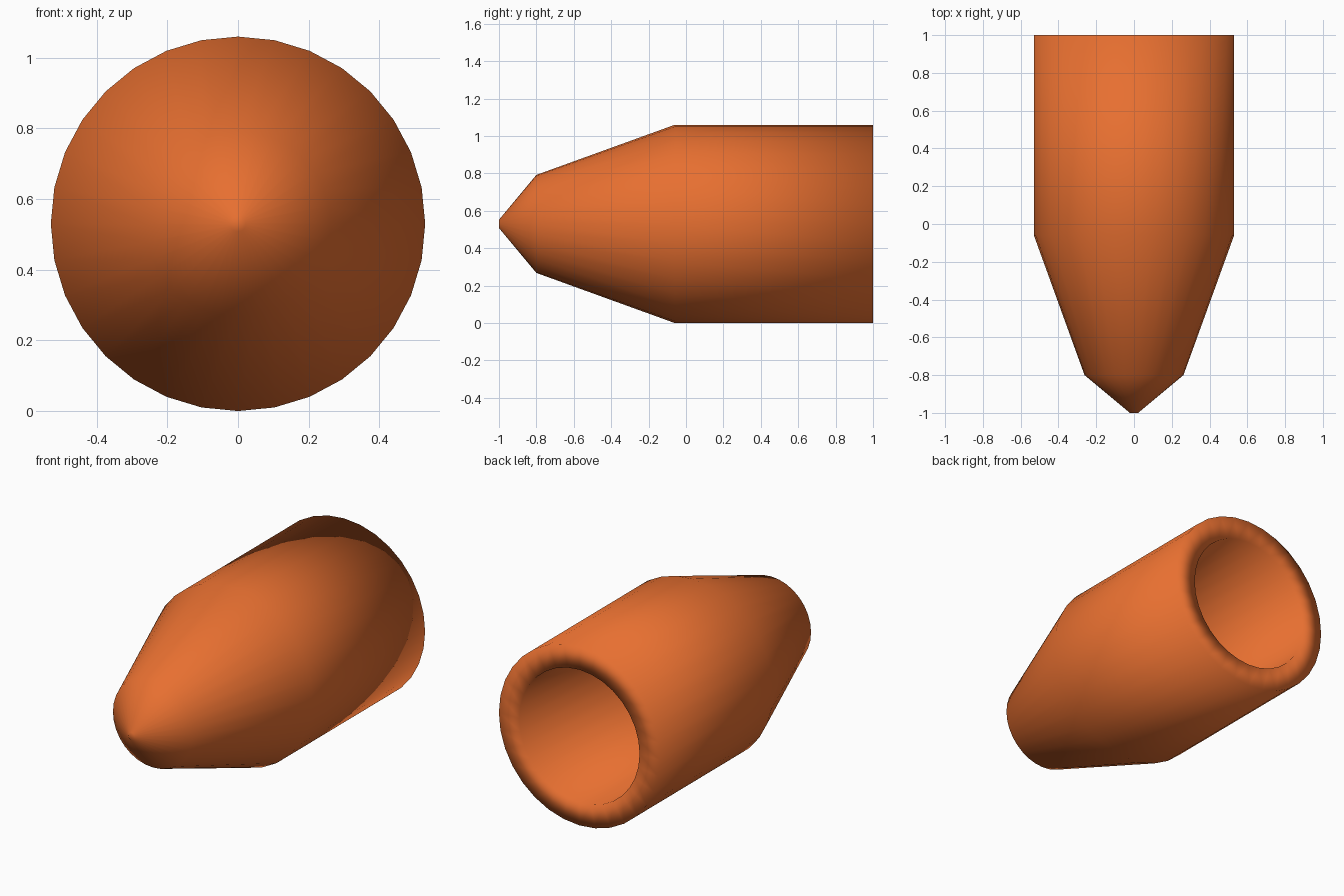
import bpy, bmesh, math

if "Cube" in bpy.data.objects:
    bpy.data.objects.remove(bpy.data.objects["Cube"])

SIDES = 32
R = 0.53  # body radius, also the height of the axis

# (y, radius): closed nose, outer wall, open back rim, inner wall, inner tip
PROFILE = [(-1.0, 0.022), (-0.8, 0.262), (-0.06, R), (1.0, R),
           (1.0, 0.395), (-0.035, 0.395), (-0.72, 0.15), (-0.86, 0.012)]


def lathe(name, profile, sides):
    bm = bmesh.new()
    rings = []
    for y, r in profile:
        rings.append([bm.verts.new((r * math.sin(2 * math.pi * i / sides), y,
                                    R + r * math.cos(2 * math.pi * i / sides)))
                      for i in range(sides)])
    for a, b in zip(rings, rings[1:]):
        for i in range(sides):
            j = (i + 1) % sides
            bm.faces.new((a[i], a[j], b[j], b[i]))
    bm.faces.new(rings[0])
    bm.faces.new(rings[-1])
    bmesh.ops.recalc_face_normals(bm, faces=bm.faces)
    for f in bm.faces:
        f.smooth = True
    mesh = bpy.data.meshes.new(name)
    bm.to_mesh(mesh)
    bm.free()
    obj = bpy.data.objects.new(name, mesh)
    bpy.context.collection.objects.link(obj)
    return obj


# Hollow pointed shell, smooth all over
shell = lathe("pointed_shell", PROFILE, SIDES)
mat = bpy.data.materials.new("orange")
mat.diffuse_color = (0.80, 0.16, 0.03, 1)
mat.use_nodes = True
mat.node_tree.nodes["Principled BSDF"].inputs["Base Color"].default_value = mat.diffuse_color
shell.data.materials.append(mat)
